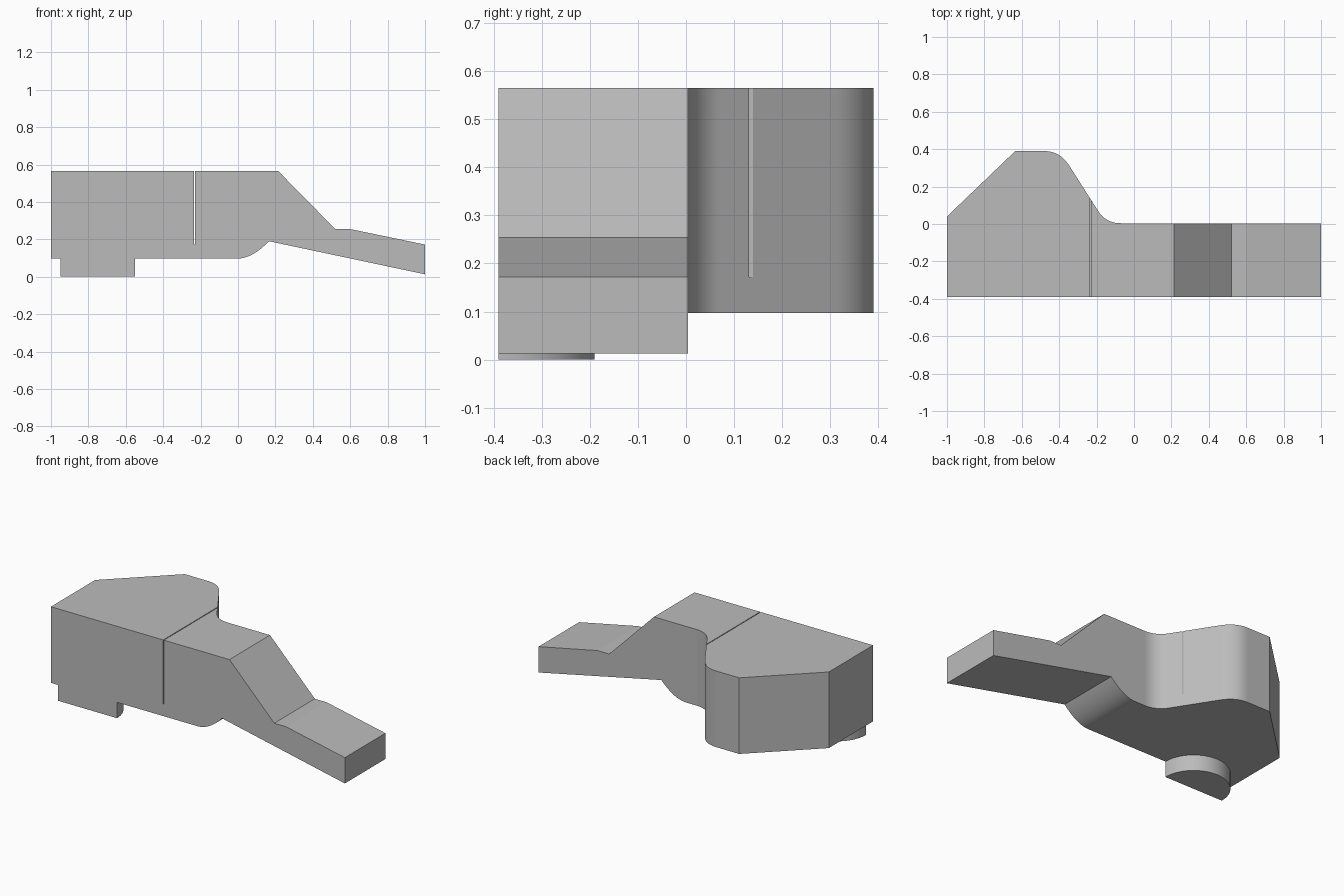
import bpy, bmesh, math
from mathutils import Vector

cube = bpy.data.objects.get("Cube")
if cube:
    bpy.data.objects.remove(cube)

grey = bpy.data.materials.new("plain_grey")
grey.use_nodes = True
COLOUR = (0.5, 0.5, 0.5, 1)
grey.diffuse_color = COLOUR
grey.node_tree.nodes["Principled BSDF"].inputs["Base Color"].default_value = COLOUR


def bend(a, b, c, steps=24):
    """Smooth corner from a to c, tangent to a-b and b-c."""
    a, b, c = Vector(a), Vector(b), Vector(c)
    return [tuple(a.lerp(b, t).lerp(b.lerp(c, t), t))
            for t in (i / steps for i in range(steps + 1))]


def prism(name, outline, place, low, high):
    """Extrude an outline from low to high; place maps (u, v, depth) to xyz."""
    bm = bmesh.new()
    face = bm.faces.new([bm.verts.new(place(u, v, low)) for u, v in outline])
    shift = Vector(place(0, 0, high)) - Vector(place(0, 0, low))
    moved = bmesh.ops.extrude_face_region(bm, geom=[face])["geom"]
    bmesh.ops.translate(bm, vec=shift,
                        verts=[g for g in moved if isinstance(g, bmesh.types.BMVert)])
    bmesh.ops.recalc_face_normals(bm, faces=bm.faces)
    mesh = bpy.data.meshes.new(name)
    bm.to_mesh(mesh)
    bm.free()
    mesh.materials.append(grey)
    obj = bpy.data.objects.new(name, mesh)
    bpy.context.collection.objects.link(obj)
    return obj


def combine(target, tool, operation):
    """Apply a boolean and discard the tool object."""
    mod = target.modifiers.new(operation, "BOOLEAN")
    mod.operation, mod.solver, mod.object = operation, "EXACT", tool
    bpy.context.view_layer.objects.active = target
    bpy.ops.object.modifier_apply(modifier=mod.name)
    bpy.data.objects.remove(tool)


def side(u, v, d):
    return (u, d, v)


def plan(u, v, d):
    return (u, v, d)


# Body and sloping arm from the side profile
profile = [(-1, 0.097)] + bend((0, 0.097), (0.08, 0.1), (0.165, 0.19)) + [
    (1, 0.013), (1, 0.172), (0.6, 0.255), (0.52, 0.255), (0.215, 0.565), (-1, 0.565)]
body = prism("body_with_arm", profile, side, -0.8, 0.6)

# Round foot, halved by the front plane below
foot = [(-0.75 + 0.2 * math.cos(math.tau * i / 64),
         -0.39 + 0.2 * math.sin(math.tau * i / 64)) for i in range(64)]
combine(body, prism("foot", foot, plan, 0, 0.3), "UNION")

# Plan outline with the swept shoulder at the back
outline = [(-1.1, -0.39), (1.1, -0.39), (1.1, 0.004)]
outline += bend((-0.07, 0.004), (-0.15, 0.004), (-0.192, 0.07))
outline += bend((-0.345, 0.31), (-0.396, 0.39), (-0.48, 0.39))
outline += [(-0.635, 0.39), (-1.1, -0.056)]
combine(body, prism("plan_cutter", outline, plan, -0.5, 1), "INTERSECT")

# Narrow saw slot
slot = [(-0.236, 0.172), (-0.231, 0.172), (-0.231, 1), (-0.236, 1)]
combine(body, prism("slot_cutter", slot, side, -1, 1), "DIFFERENCE")

# Smooth the curves, keep the edges sharp
bpy.ops.object.select_all(action="DESELECT")
body.select_set(True)
bpy.context.view_layer.objects.active = body
bpy.ops.object.shade_smooth_by_angle(angle=math.radians(8))
